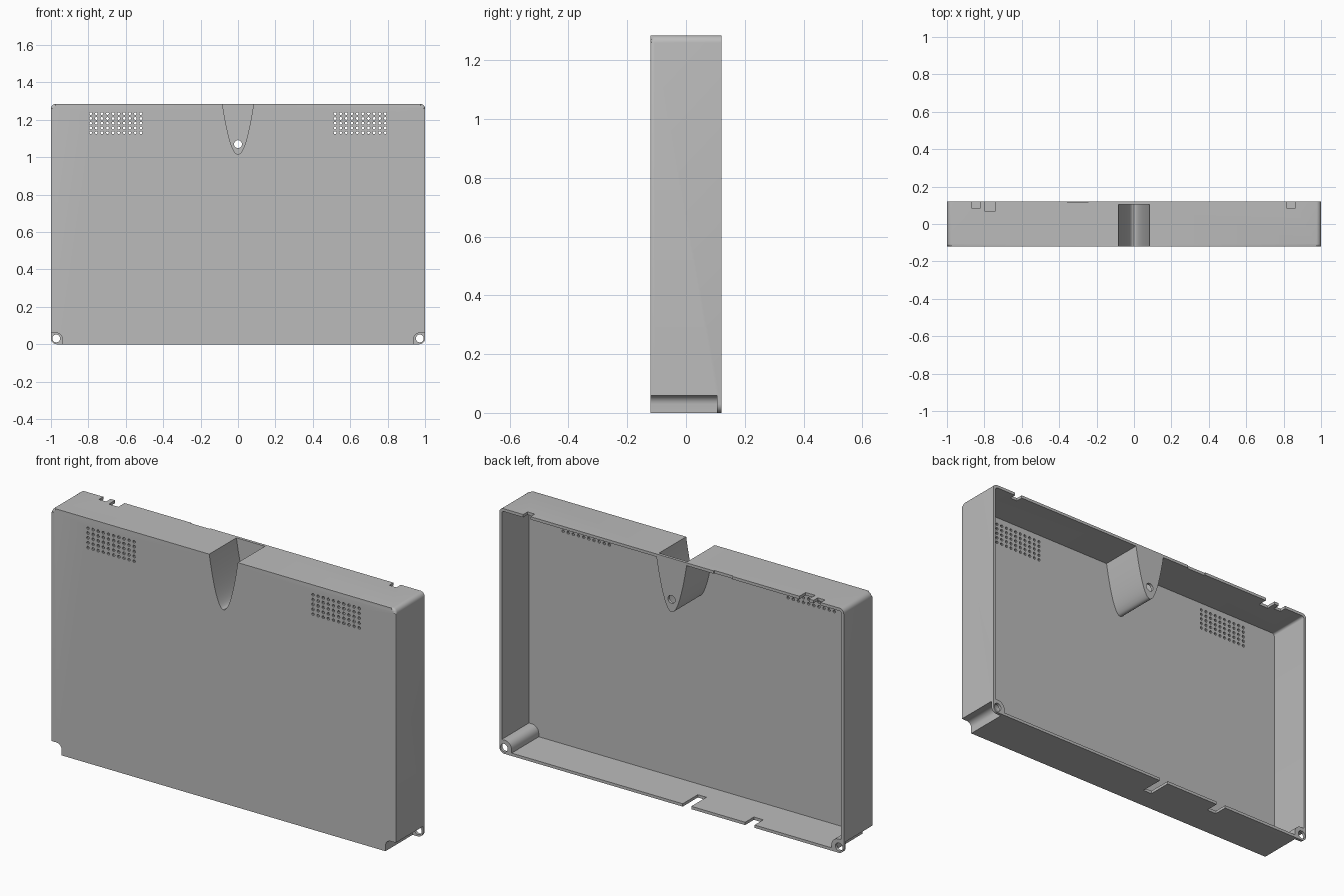
import bpy, bmesh, math

W, D, H, T = 1.0, 0.12, 1.285, 0.015   # half width, half depth, height, wall

if "Cube" in bpy.data.objects:
    bpy.data.objects.remove(bpy.data.objects["Cube"])

grey = bpy.data.materials.new("plain grey")
grey.use_nodes = True
grey.diffuse_color = (0.5, 0.5, 0.5, 1)
grey.node_tree.nodes["Principled BSDF"].inputs["Base Color"].default_value = (0.5, 0.5, 0.5, 1)


def arc(cx, cz, r, start, end, n=6):
    angles = [math.radians(start + (end - start) * i / n) for i in range(n + 1)]
    return [(cx + r * math.cos(a), cz + r * math.sin(a)) for a in angles]


def circle(cx, cz, r, n):
    return arc(cx, cz, r, 0, 360, n)[:-1]


def rect(x0, x1, z0, z1):
    return [(x0, z0), (x1, z0), (x1, z1), (x0, z1)]


def parabola(half, low, top, n=24):
    """Parabolic groove outline from its right rim to its left rim."""
    w = half * math.sqrt((top - low) / (H - low))
    xs = [w - 2 * w * i / n for i in range(n + 1)]
    return [(x, low + (H - low) * (x / half) ** 2) for x in xs]


def prisms(name, parts, front_bevel=0):
    """Object made of outlines in x and z, each extruded from y0 to y1."""
    bm = bmesh.new()
    for outline, y0, y1 in parts:
        front = bm.faces.new([bm.verts.new((x, y0, z)) for x, z in outline])
        back = bm.faces.new([bm.verts.new((x, y1, z)) for x, z in reversed(outline)])
        a, b = list(front.verts), list(reversed(back.verts))
        for i in range(len(a)):
            j = (i + 1) % len(a)
            bm.faces.new((a[j], a[i], b[i], b[j]))
        if front_bevel:
            bmesh.ops.bevel(bm, geom=list(front.edges), offset=front_bevel,
                            segments=4, profile=0.5, affect='EDGES')
    bmesh.ops.recalc_face_normals(bm, faces=bm.faces)
    mesh = bpy.data.meshes.new(name)
    bm.to_mesh(mesh)
    bm.free()
    ob = bpy.data.objects.new(name, mesh)
    bpy.context.collection.objects.link(ob)
    return ob


def cut(target, cutter):
    mod = target.modifiers.new("cut", 'BOOLEAN')
    mod.operation, mod.solver, mod.object = 'DIFFERENCE', 'EXACT', cutter
    bpy.context.view_layer.objects.active = target
    bpy.ops.object.modifier_apply(modifier=mod.name)
    bpy.data.objects.remove(cutter)


def mirrored(outline):
    return [(-x, z) for x, z in reversed(outline)]


# Rounded outer block, front edges softened
lower, upper = 0.03, 0.025
right_side = arc(W - lower, lower, lower, -90, 0) + arc(W - upper, H - upper, upper, 0, 90)
case = prisms("case_shell", [(right_side + mirrored(right_side), -D, D)], front_bevel=0.013)
case.data.materials.append(grey)

# Hollow interior, leaving walls around the groove and the corner bosses
boss = 0.06
outer = boss + 0.012
r = 0.04
inside_right = [(W - outer, T)] + arc(W - outer + r, outer - r, r, 180, 90)
inside_right += [(W - T, outer)] + arc(W - T - 0.012, H - T - 0.012, 0.012, 0, 90, 4)
inside = inside_right + parabola(0.09, 1.003, H - T) + mirrored(inside_right)
cut(case, prisms("cavity_cutter", [(inside, -D + T, D + 0.1)]))

# Groove and corner channels, closed by a thin plate at the back
channel_back = D - T
groove = parabola(0.083, 1.015, H + 0.03)
corner = [(W + 0.1, boss), (W + 0.1, -0.1), (W - boss, -0.1)]
corner += arc(W - boss + 0.03, boss - 0.03, 0.03, 180, 90)
channels = [(o, -D - 0.1, channel_back) for o in (groove, corner, mirrored(corner))]
cut(case, prisms("channel_cutter", channels))

# Screw holes through the back plates
holes = [(circle(x, z, 0.021, 20), channel_back - 0.03, D + 0.05)
         for x, z in ((0, 1.07), (0.972, 0.031), (-0.972, 0.031))]
cut(case, prisms("screw_hole_cutter", holes))

# Speaker grilles
grille = [(circle(side * (0.519 + 0.0298 * i), 1.131 + 0.0255 * j, 0.0075, 10), -D - 0.05, -D + 0.05)
          for side in (-1, 1) for i in range(10) for j in range(5)]
cut(case, prisms("grille_cutter", grille))

# Cable notches in the top and bottom rims: centre, width, depth
top_notches = [(-0.845, 0.042, 0.036), (-0.77, 0.055, 0.052), (0.84, 0.042, 0.036), (-0.3, 0.11, 0.006)]
bottom_notches = [(-0.09, 0.05, 0.125), (-0.455, 0.055, 0.072)]
notches = []
for specs, z0, z1 in ((top_notches, H - 0.04, H + 0.05), (bottom_notches, -0.05, 0.04)):
    for x, width, depth in specs:
        notches.append((rect(x - width / 2, x + width / 2, z0, z1), D - depth, D + 0.05))
cut(case, prisms("notch_cutter", notches))

# Smooth curved surfaces, keep crisp edges
bpy.ops.object.select_all(action='DESELECT')
case.select_set(True)
bpy.context.view_layer.objects.active = case
bpy.ops.object.shade_smooth_by_angle(angle=math.radians(30))
